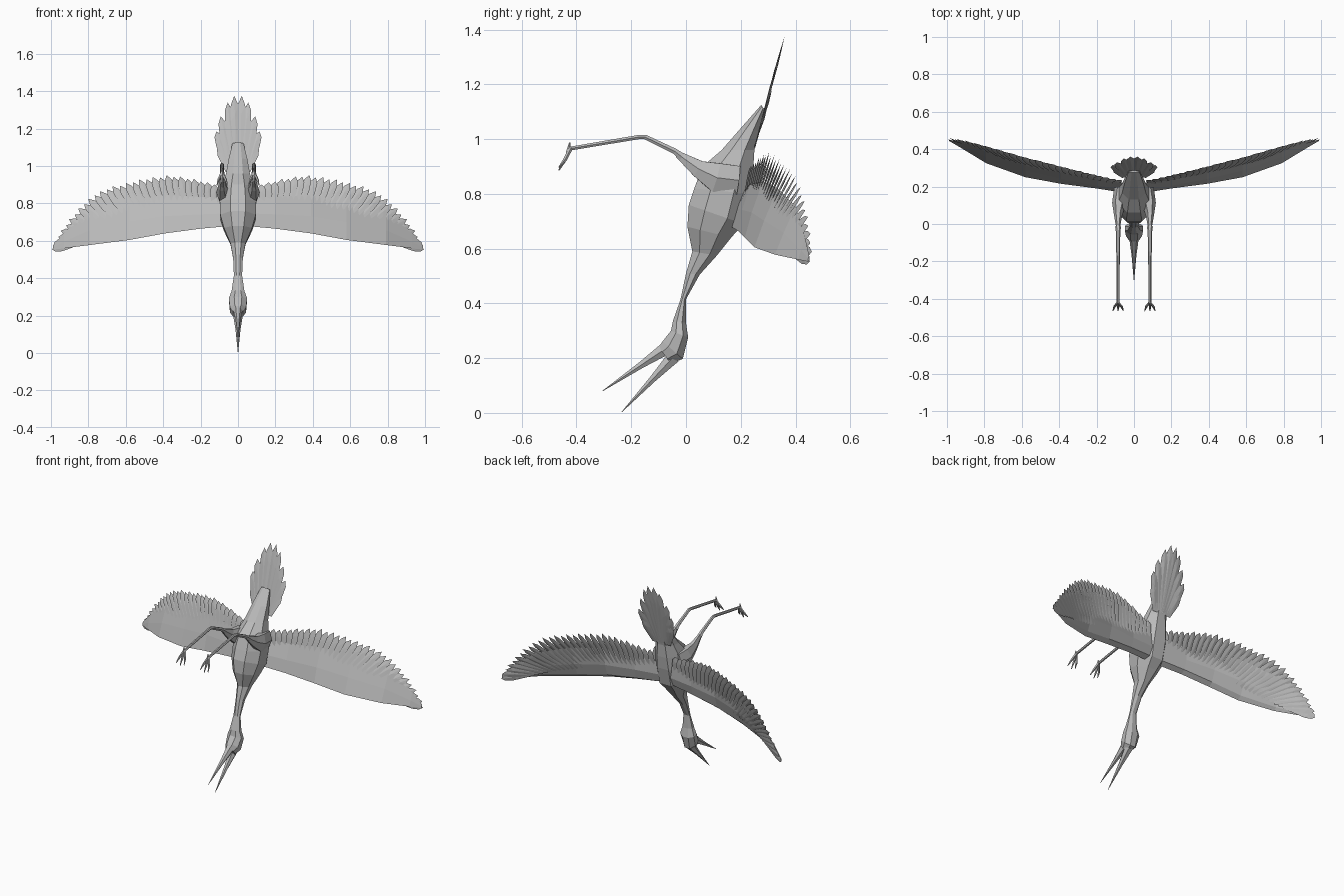
import bpy, bmesh, math
from mathutils import Vector

if "Cube" in bpy.data.objects:
    bpy.data.objects.remove(bpy.data.objects["Cube"], do_unlink=True)

# Single plumage colour
GREY = (0.5, 0.5, 0.5, 1)
plumage = bpy.data.materials.new("grey plumage")
plumage.use_nodes = True
plumage.diffuse_color = GREY
bsdf = plumage.node_tree.nodes["Principled BSDF"]
bsdf.inputs["Base Color"].default_value = GREY
bsdf.inputs["Roughness"].default_value = 0.8


def finish(name, bm):
    bmesh.ops.recalc_face_normals(bm, faces=bm.faces)
    mesh = bpy.data.meshes.new(name)
    bm.to_mesh(mesh)
    bm.free()
    mesh.materials.append(plumage)
    obj = bpy.data.objects.new(name, mesh)
    bpy.context.collection.objects.link(obj)
    return obj


def loft(bm, rings):
    """Skin a list of equally long point rings and cap both ends."""
    rows = [[bm.verts.new(p) for p in ring] for ring in rings]
    n = len(rows[0])
    for a, b in zip(rows, rows[1:]):
        for i in range(n):
            j = (i + 1) % n
            bm.faces.new((a[i], a[j], b[j], b[i]))
    bm.faces.new(rows[0])
    bm.faces.new(rows[-1])


def tube(bm, path, sides=6, flat=1.0):
    """Tapered limb along (x, y, z, radius) points lying roughly in one yz plane."""
    pts = [Vector(p[:3]) for p in path]
    rings = []
    for i, p in enumerate(pts):
        d = (pts[min(i + 1, len(pts) - 1)] - pts[max(i - 1, 0)]).normalized()
        u = (Vector((1, 0, 0)) - d * d.x).normalized()
        v = d.cross(u)
        r = path[i][3]
        angles = [2 * math.pi * k / sides for k in range(sides)]
        rings.append([p + u * r * flat * math.cos(a) + v * r * math.sin(a) for a in angles])
    loft(bm, rings)


def feather(bm, root, tip, width, tilt):
    """Closed pointed blade with a raised shaft, tilted so neighbours overlap."""
    root, tip = Vector(root), Vector(tip)
    d = tip - root
    side = d.cross(Vector((0, 1, 0))).normalized()
    normal = side.cross(d).normalized()
    edge = (side + normal * tilt) * width
    outline = [(0, 0.4), (0.65, 1), (0.88, 0.75), (1, 0), (0.88, -0.75), (0.65, -1), (0, -0.4)]
    rim = [bm.verts.new(root + d * t + edge * w) for t, w in outline]
    for lift in (0.004, -0.004):
        mid = bm.verts.new(root + d * 0.75 + normal * lift)
        for i in range(len(rim)):
            bm.faces.new((rim[i], rim[(i + 1) % len(rim)], mid))


def along(points, t):
    """Point at fraction t of a polyline's length."""
    pts = [Vector(p) for p in points]
    lengths = [(b - a).length for a, b in zip(pts, pts[1:])]
    left = t * sum(lengths)
    for a, b, l in zip(pts, pts[1:], lengths):
        if left <= l:
            return a.lerp(b, left / l)
        left -= l
    return pts[-1]


# Head, neck and body: belly y, z, back y, z, half width
SECTIONS = [
    (-.10, .24, -.055, .18, .028), (-.085, .262, -.012, .197, .043),
    (-.055, .30, .008, .275, .049), (-.048, .335, 0, .33, .034),
    (-.02, .415, 0, .415, .022), (0, .51, .05, .505, .026),
    (.023, .59, .113, .575, .04), (.005, .68, .165, .64, .075),
    (.01, .76, .21, .69, .095), (.03, .82, .235, .80, .098),
    (.06, .90, .245, .88, .085), (.13, .96, .25, .96, .064),
    (.20, 1.04, .265, 1.03, .05), (.275, 1.125, .285, 1.11, .03)]
bm = bmesh.new()
rings = []
for fy, fz, by, bz, w in SECTIONS:
    belly, back = Vector((0, fy, fz)), Vector((0, by, bz))
    mid, half = (belly + back) / 2, (belly - back) / 2
    angles = [math.pi * (k + 0.5) / 4 for k in range(8)]
    rings.append([mid + half * math.cos(a) * 1.08
                  + Vector((w * math.sin(a) * 1.08, 0, 0)) for a in angles])
loft(bm, rings)
finish("body", bm)

# Open beak
for name, base, tip in (("lower_beak", (0, -.07, .238), (0, -.305, .08)),
                        ("upper_beak", (0, -.045, .205), (0, -.235, .003))):
    bm = bmesh.new()
    middle = Vector(base).lerp(Vector(tip), 0.4)
    tube(bm, [(*base, .028), (*middle, .014), (*tip, .001)], 6, 0.95)
    finish(name, bm)

# Tail fan
bm = bmesh.new()
TAIL = [(.02, .36, 1.375), (.055, .35, 1.34), (.092, .33, 1.265),
        (.115, .315, 1.185), (.098, .295, 1.11)]
for s in (1, -1):
    for i, (x, y, z) in enumerate(TAIL):
        feather(bm, (s * .012 * (i + .5), .252 - i * .001, .97), (s * x, y, z),
                .027, s * 0.12)
finish("tail_feathers", bm)

# Wing stations: x, leading y, z, covert edge y, z
WING = [(.04, .165, .68, .22, .83), (.20, .19, .665, .235, .835),
        (.39, .215, .64, .28, .845), (.58, .25, .605, .335, .82),
        (.79, .325, .578, .40, .755), (.93, .41, .56, .435, .64),
        (.99, .445, .553, .45, .575)]
# Outline through the feather tips
TIPS = [(.09, .235, .90), (.17, .25, .915), (.25, .27, .935), (.37, .30, .953),
        (.50, .335, .935), (.60, .36, .91), (.70, .39, .885), (.77, .41, .85),
        (.84, .43, .79), (.90, .445, .72), (.95, .455, .65), (.985, .46, .59),
        (1.0, .455, .553)]
ROOTS = [(.09, .20, .74), (.33, .235, .72), (.50, .265, .69), (.68, .31, .64),
         (.84, .37, .59)]
COUNT = 30

for s, label in ((1, "left"), (-1, "right")):
    # Smooth inner wing with a thick leading edge
    bm = bmesh.new()
    rings = []
    for x, ly, lz, cy, cz in WING:
        lead, cover = Vector((s * x, ly, lz)), Vector((s * x, cy, cz))
        thick = .026 * (1.05 - x) + .003
        out = Vector((0, thick, 0))
        rings.append([lead, lead.lerp(cover, .45) - out * .2, cover,
                      lead.lerp(cover, .45) + out, lead.lerp(cover, .1) + out])
    loft(bm, rings)
    finish(label + "_wing", bm)

    # Flight feathers fanned along the trailing edge
    bm = bmesh.new()
    for i in range(COUNT):
        t = i / (COUNT - 1)
        tip, root = along(TIPS, t), along(ROOTS, t)
        tip = root.lerp(tip, 1 - .03 * (i % 2))
        root.y += .008
        for p in (root, tip):
            p.x *= s
        feather(bm, root, tip, .027 - .005 * t, s * 0.2)
    finish(label + "_flight_feathers", bm)

    # Legs: thigh, shank and long lower leg
    x = s * .085
    bm = bmesh.new()
    tube(bm, [(s * .07, .19, .85, .06), (s * .08, .11, .86, .062),
              (x, .045, .892, .036), (x, -.03, .945, .014)], 6, 0.6)
    finish(label + "_thigh", bm)
    bm = bmesh.new()
    tube(bm, [(x, -.015, .935, .016), (x, -.04, .955, .012), (x, -.15, 1.008, .010),
              (x, -.17, 1.008, .009), (x, -.42, .966, .008)], 6)
    finish(label + "_leg", bm)

    # Foot: three front toes and a hind toe
    bm = bmesh.new()
    for dx in (-.028, 0, .028):
        tube(bm, [(x, -.42, .968, .008), (x + dx * .7, -.442, .925, .007),
                  (x + dx, -.465, .885 + abs(dx) * .4, .002)], 5)
    tube(bm, [(x, -.432, .95, .008), (x, -.424, .988, .003)], 5)
    finish(label + "_foot", bm)
